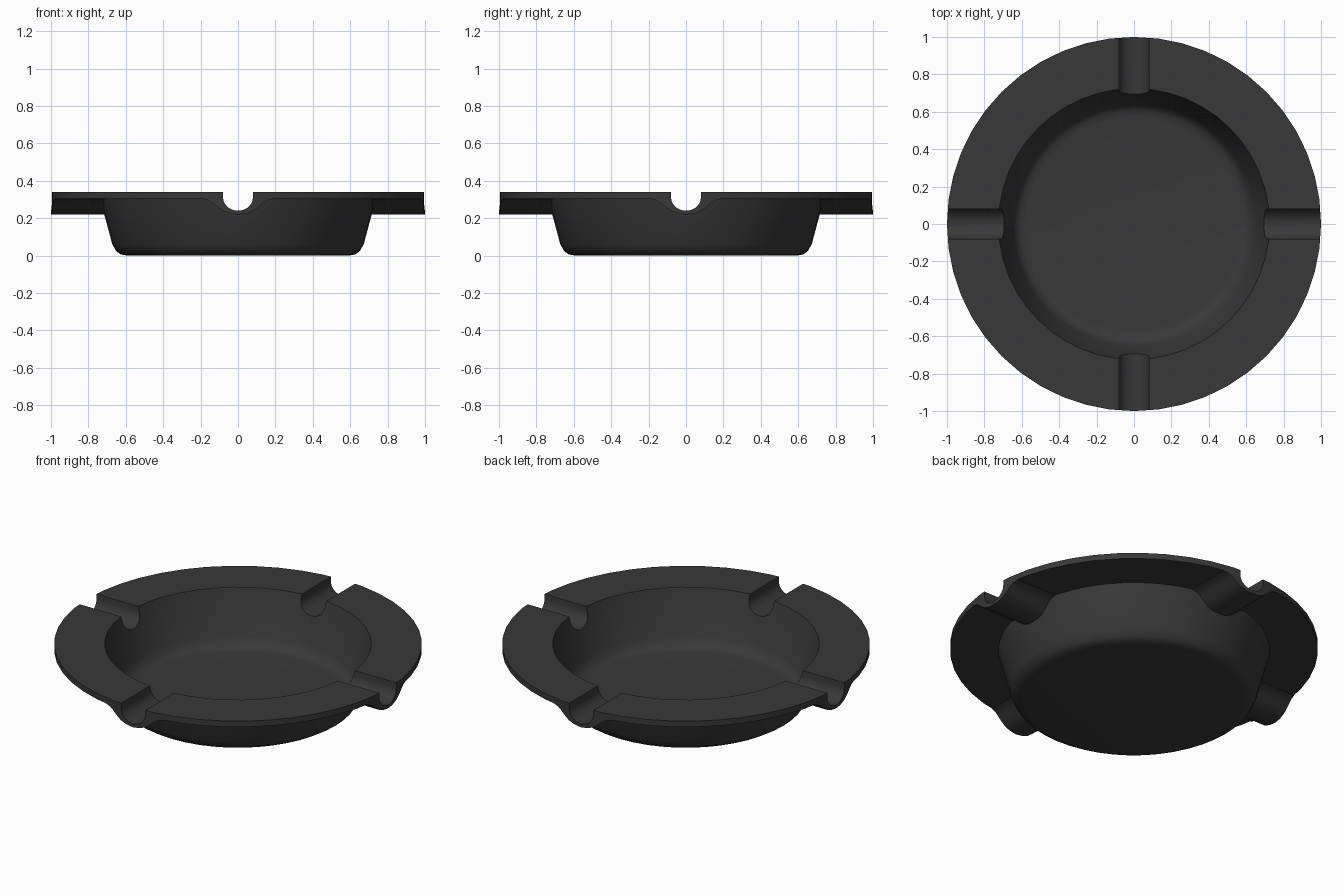
import bpy, bmesh, math
from mathutils import Matrix

if "Cube" in bpy.data.objects:
    bpy.data.objects.remove(bpy.data.objects["Cube"])

SIDES = 48


def make_object(name, bm):
    bmesh.ops.recalc_face_normals(bm, faces=bm.faces[:])
    me = bpy.data.meshes.new(name)
    bm.to_mesh(me)
    bm.free()
    ob = bpy.data.objects.new(name, me)
    bpy.context.collection.objects.link(ob)
    return ob


def turned(name, profile):
    """Closed round solid from (radius, z) points, capped flat at both ends."""
    bm = bmesh.new()
    rings = []
    for r, z in profile:
        rings.append([bm.verts.new((r * math.cos(2 * math.pi * i / SIDES),
                                    r * math.sin(2 * math.pi * i / SIDES), z))
                      for i in range(SIDES)])
    for a, b in zip(rings, rings[1:]):
        for i in range(SIDES):
            j = (i + 1) % SIDES
            bm.faces.new((a[i], a[j], b[j], b[i]))
    bm.faces.new(rings[0])
    bm.faces.new(rings[-1])
    return make_object(name, bm)


def radial_bar(name, section, r0, r1, turn):
    """Bar with a (side, z) cross-section running outward at a given angle."""
    bm = bmesh.new()
    ends = [[bm.verts.new((r, s, z)) for s, z in section] for r in (r0, r1)]
    n = len(section)
    for i in range(n):
        j = (i + 1) % n
        bm.faces.new((ends[0][i], ends[0][j], ends[1][j], ends[1][i]))
    bm.faces.new(ends[0])
    bm.faces.new(ends[1])
    bmesh.ops.transform(bm, matrix=Matrix.Rotation(turn, 4, 'Z'), verts=bm.verts[:])
    return make_object(name, bm)


def combine(target, tool, operation):
    tool.hide_render = True
    mod = target.modifiers.new(tool.name, 'BOOLEAN')
    mod.operation, mod.object, mod.solver = operation, tool, 'EXACT'
    bpy.context.view_layer.objects.active = target
    bpy.ops.object.modifier_apply(modifier=mod.name)
    bpy.data.objects.remove(tool, do_unlink=True)


# Solid bowl with an oversized rim, trimmed round later
tray = turned("ashtray", [(0.59, 0), (0.625, 0.006), (0.65, 0.022), (0.672, 0.06),
                          (0.738, 0.305), (1.1, 0.305), (1.1, 0.34)])

# Flared bulges under the four rests
half = [(0.185, 0.303), (0.16, 0.297), (0.135, 0.282), (0.11, 0.26),
        (0.08, 0.238), (0.045, 0.225)]
bulge = ([(0.185, 0.325)] + half + [(0, 0.22)]
         + [(-s, z) for s, z in reversed(half)] + [(-0.185, 0.325)])
turns = [k * math.pi / 2 for k in range(4)]
for t in turns:
    combine(tray, radial_bar("rest_bulge", bulge, 0.6, 1.08, t), 'UNION')

# Round outer edge
combine(tray, turned("rim_trim", [(1, -0.2), (1, 0.6)]), 'INTERSECT')

# Bowl cavity
combine(tray, turned("cavity", [(0.57, 0.025), (0.605, 0.03), (0.63, 0.047), (0.65, 0.08),
                                (0.725, 0.34), (0.725, 0.5)]), 'DIFFERENCE')

# U-shaped rest grooves
arc = [(0.08 * math.cos(math.pi * i / 10), 0.31 - 0.07 * math.sin(math.pi * i / 10))
       for i in range(11)]
groove = [(0.08, 0.45)] + arc + [(-0.08, 0.45)]
for t in turns:
    combine(tray, radial_bar("rest_groove", groove, 0.5, 1.2, t), 'DIFFERENCE')

# Dark finish and smooth shading
mat = bpy.data.materials.new("dark_grey")
mat.diffuse_color = (0.04, 0.04, 0.04, 1)
mat.use_nodes = True
mat.node_tree.nodes["Principled BSDF"].inputs["Base Color"].default_value = mat.diffuse_color
tray.data.materials.clear()
tray.data.materials.append(mat)
for p in tray.data.polygons:
    p.material_index = 0
bpy.ops.object.select_all(action='DESELECT')
tray.select_set(True)
bpy.context.view_layer.objects.active = tray
bpy.ops.object.shade_smooth_by_angle(angle=math.radians(35))
